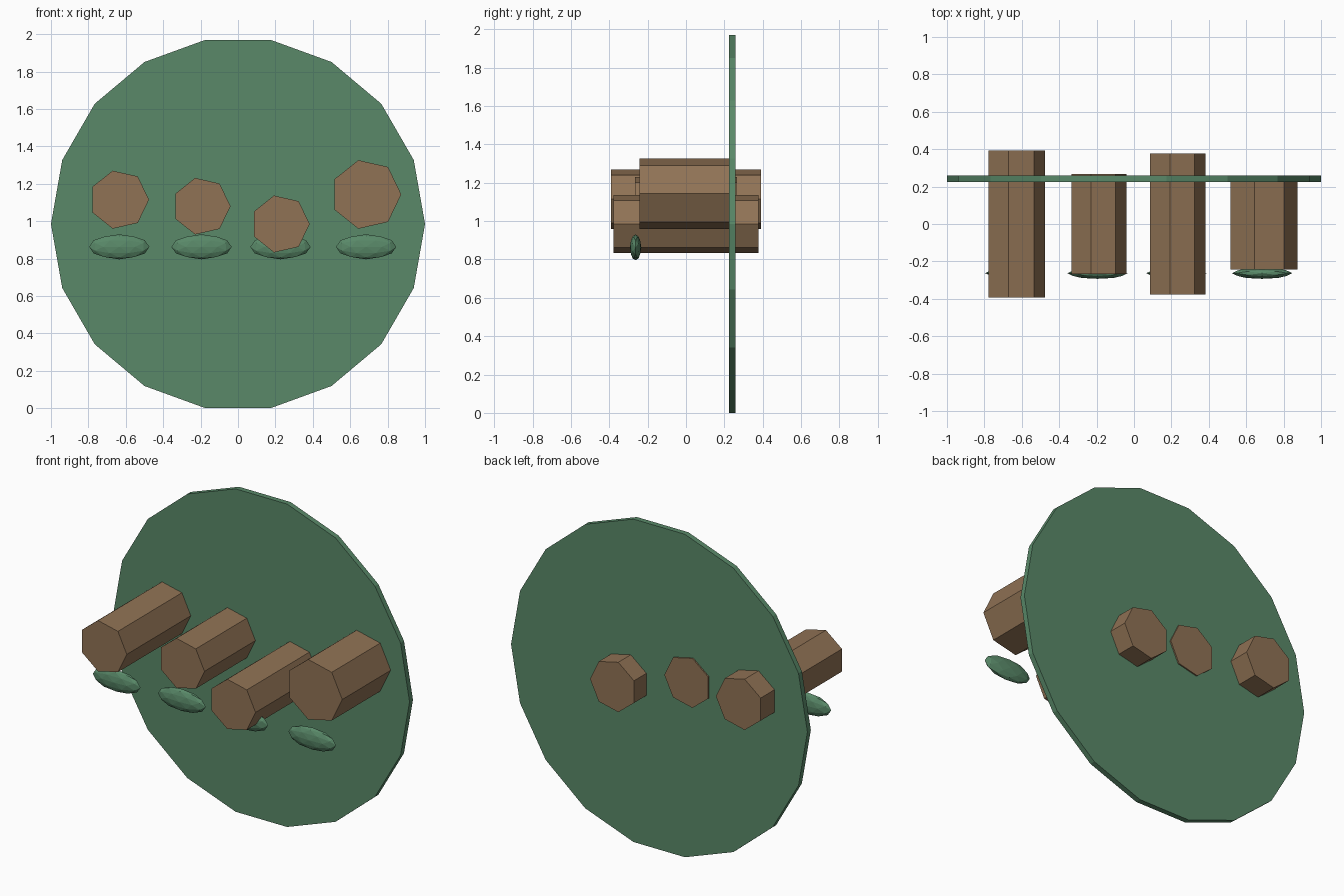
import bpy, bmesh, math
from itertools import combinations
from mathutils import Vector, Matrix

if "Cube" in bpy.data.objects:
    bpy.data.objects.remove(bpy.data.objects["Cube"])


def material(name, color):
    m = bpy.data.materials.new(name)
    m.diffuse_color = (*color, 1)
    m.use_nodes = True
    m.node_tree.nodes["Principled BSDF"].inputs["Base Color"].default_value = m.diffuse_color
    return m


GREEN = material("green", (0.10, 0.25, 0.14))
BROWN = material("brown", (0.28, 0.17, 0.09))


def finish(name, bm, mat):
    bmesh.ops.recalc_face_normals(bm, faces=bm.faces[:])
    me = bpy.data.meshes.new(name)
    bm.to_mesh(me)
    bm.free()
    me.materials.append(mat)
    ob = bpy.data.objects.new(name, me)
    bpy.context.collection.objects.link(ob)
    return ob


def prism(name, sides, r, x, z, y0, y1, mat):
    """Polygonal prism along y, with its first corner pointing to +x."""
    bm = bmesh.new()
    ring = [bm.verts.new((x + r * math.cos(2 * math.pi * i / sides), y0,
                          z + r * math.sin(2 * math.pi * i / sides)))
            for i in range(sides)]
    face = bm.faces.new(ring)
    ext = bmesh.ops.extrude_face_region(bm, geom=[face], use_keep_orig=True)
    moved = [g for g in ext["geom"] if isinstance(g, bmesh.types.BMVert)]
    bmesh.ops.translate(bm, verts=moved, vec=(0, y1 - y0, 0))
    return finish(name, bm, mat)


def leaf(name, center, radii):
    """Faceted ellipsoid: icosahedron corners and edge midpoints, hulled."""
    t = (1 + math.sqrt(5)) / 2
    pts = []
    for a in (-1, 1):
        for b in (-t, t):
            pts += [Vector((a, b, 0)), Vector((0, a, b)), Vector((b, 0, a))]
    pts += [p + q for p, q in combinations(pts, 2) if (p - q).length < 2.1]
    bm = bmesh.new()
    for p in pts:
        bm.verts.new(p.normalized())
    bmesh.ops.convex_hull(bm, input=bm.verts[:])
    bm.transform(Matrix.Translation(center) @ Matrix.Diagonal((*radii, 1)))
    return finish(name, bm, GREEN)


# Large backing disc
prism("backing_disc", 18, 1.0, 0, 0.985, 0.225, 0.258, GREEN)

# Logs through the disc, each with a leaf below its front: x, z, radius, half length
logs = [(-0.635, 1.115, 0.159, 0.392),
        (-0.195, 1.08, 0.155, 0.266),
        (0.227, 0.985, 0.156, 0.378),
        (0.685, 1.143, 0.188, 0.242)]
for i, (x, z, r, h) in enumerate(logs, 1):
    prism(f"log_{i}", 7, r, x, z, -h, h, BROWN)
    leaf(f"leaf_{i}", (x, -0.263, 0.863), (0.161, 0.030, 0.067))
